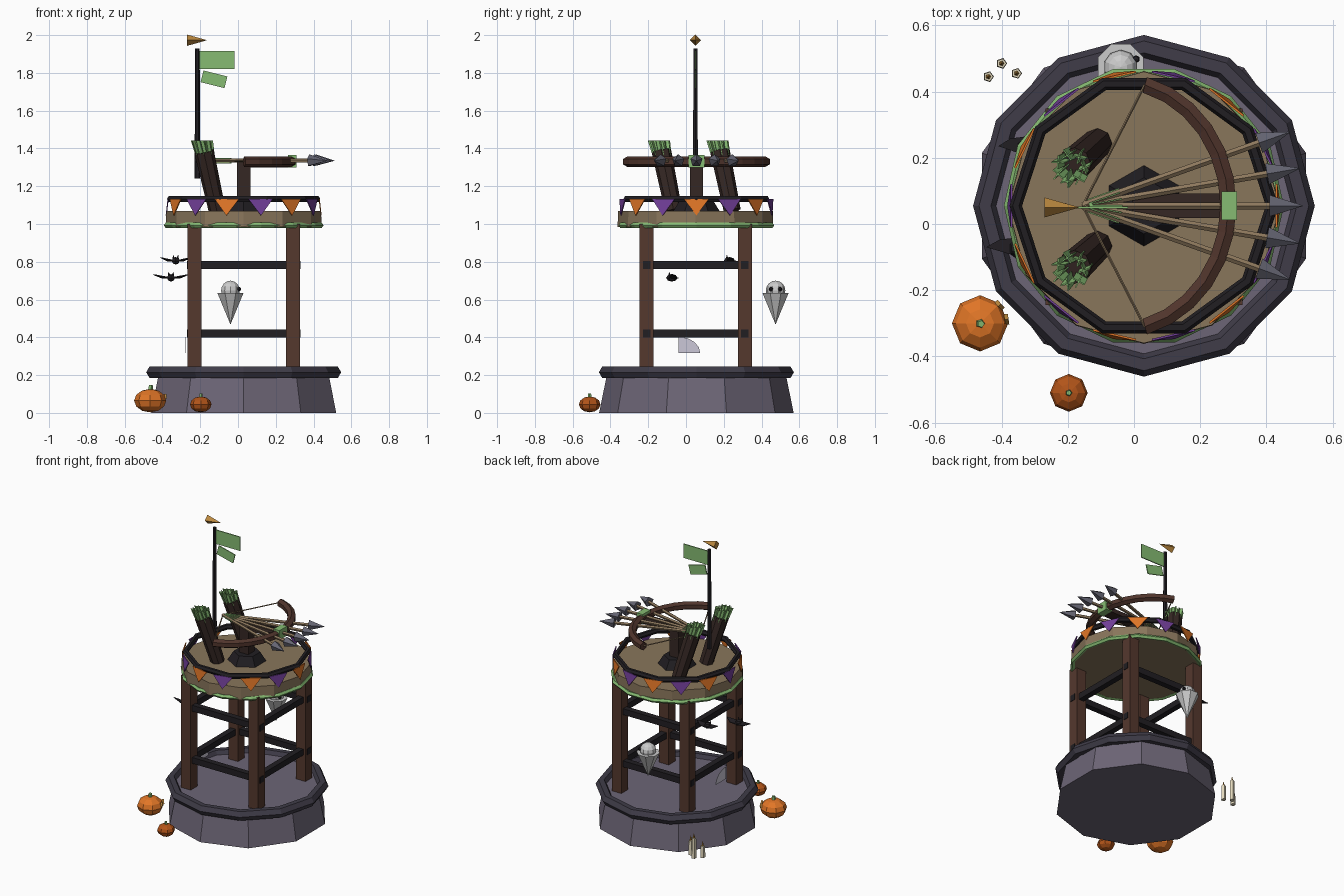
import bpy, bmesh, math
from mathutils import Vector, Matrix

if "Cube" in bpy.data.objects:
    bpy.data.objects.remove(bpy.data.objects["Cube"])

CX, CY = 0.03, 0.055
PI = math.pi
COL = dict(stone=(.15, .13, .18), dark_stone=(.05, .045, .065), wood=(.09, .04, .027), black=(.015, .013, .016),
           deck=(.25, .18, .105), green=(.24, .5, .17), orange=(.75, .18, .02), rust=(.45, .09, .01),
           purple=(.17, .05, .32), brown=(.08, .035, .025), quiver=(.035, .02, .017), gold=(.5, .25, .05),
           shaft=(.27, .19, .11), steel=(.13, .13, .17), white=(.75, .75, .75), wax=(.75, .68, .5), web=(.6, .57, .68))
MATS = {}


def mat(name):
    if name not in MATS:
        MATS[name] = bpy.data.materials.new(name)
        MATS[name].diffuse_color = (*COL[name], 1)
    return MATS[name]


def make(name, verts, faces, color):
    me = bpy.data.meshes.new(name)
    me.from_pydata([tuple(v) for v in verts], [], faces)
    bm = bmesh.new()
    bm.from_mesh(me)
    bmesh.ops.recalc_face_normals(bm, faces=bm.faces)
    bm.to_mesh(me)
    bm.free()
    me.materials.append(mat(color))
    ob = bpy.data.objects.new(name, me)
    bpy.context.collection.objects.link(ob)
    return ob


def rod(name, a, b, r1, r2, n, color, phase=0.0):
    """Tapered n-sided prism from a to b."""
    a, b = Vector(a), Vector(b)
    d = (b - a).normalized()
    u = Vector((1, 0, 0)) if abs(d.z) > .8 else Vector((0, 0, 1))
    u = (u - d * u.dot(d)).normalized()
    w = d.cross(u)
    angs = [phase + 2 * PI * i / n for i in range(n)]
    vs = [p + (u * math.cos(t) + w * math.sin(t)) * r for p, r in ((a, r1), (b, r2)) for t in angs]
    fs = [(i, (i + 1) % n, n + (i + 1) % n, n + i) for i in range(n)]
    return make(name, vs, fs + [tuple(range(n)), tuple(range(n, 2 * n))], color)


def box(name, c, size, color, rot=None):
    vs = [Vector((x * size[0] / 2, y * size[1] / 2, z * size[2] / 2)) for x in (-1, 1) for y in (-1, 1) for z in (-1, 1)]
    vs = [(rot @ v if rot else v) + Vector(c) for v in vs]
    return make(name, vs, [(0, 1, 3, 2), (4, 5, 7, 6), (0, 1, 5, 4), (2, 3, 7, 6), (0, 2, 6, 4), (1, 3, 7, 5)], color)


def ring(name, R, r, z, n, m, color):
    vs, fs = [], []
    for i in range(n):
        t = 2 * PI * i / n
        for j in range(m):
            p = 2 * PI * j / m
            q = R + r * math.cos(p)
            vs.append((CX + q * math.cos(t), CY + q * math.sin(t), z + r * math.sin(p)))
            k = (i + 1) % n
            fs.append((i * m + j, k * m + j, k * m + (j + 1) % m, i * m + (j + 1) % m))
    return make(name, vs, fs, color)


def ball(name, c, size, n, m, color):
    bm = bmesh.new()
    bmesh.ops.create_uvsphere(bm, u_segments=n, v_segments=m, radius=1,
                              matrix=Matrix.Translation(c) @ Matrix.Diagonal((*size, 1)))
    me = bpy.data.meshes.new(name)
    bm.to_mesh(me)
    bm.free()
    me.materials.append(mat(color))
    bpy.context.collection.objects.link(bpy.data.objects.new(name, me))


def plate(name, pts, off, color):
    """Flat outline thickened along off."""
    off, n = Vector(off), len(pts)
    vs = [Vector(p) - off / 2 for p in pts] + [Vector(p) + off / 2 for p in pts]
    fs = [(i, (i + 1) % n, n + (i + 1) % n, n + i) for i in range(n)]
    make(name, vs, fs + [tuple(range(n)), tuple(range(n, 2 * n))], color)


# Stone base
rod("stone_base", (CX, CY, 0), (CX, CY, .22), .515, .47, 10, "stone", PI / 2)
ring("stone_rim", .48, .036, .215, 12, 6, "dark_stone")

# Tower frame
for sx in (-1, 1):
    for sy in (-1, 1):
        box("tower_post", (CX + sx * .26, CY + sy * .26 - .003, .6), (.074, .074, .8), "wood")
for z in (.42, .783):
    for s in (-1, 1):
        box("cross_beam_x", (CX, CY + s * .26 - .003, z), (.602, .04, .042), "black")
        box("cross_beam_y", (CX + s * .26, CY - .003, z), (.04, .58, .042), "black")

# Deck, trim and rail
rod("deck", (CX, CY - .005, .985), (CX, CY - .005, 1.07), .412, .41, 12, "deck")
ring("deck_trim", .408, .015, .993, 14, 5, "green")
ring("deck_rail", .387, .019, 1.132, 10, 6, "black")

# Bunting
for i in range(14):
    t = 2 * PI * i / 14
    o = Vector((math.cos(t), math.sin(t), 0))
    s = Vector((-o.y, o.x, 0)) * .066
    c = Vector((CX, CY, 1.132)) + o * .4
    plate("bunting_pennant", [c + s, c - s, c + o * .01 - Vector((0, 0, .087))], o * .006,
          "purple" if i % 2 else "orange")

# Bow mount
rod("mount_foot", (CX, CY, 1.065), (CX, CY, 1.13), .125, .085, 6, "black", PI / 2)
box("mount_post", (CX, CY, 1.21), (.07, .07, .2), "quiver")
box("bow_stock", (.14, CY, 1.315), (.29, .075, .03), "quiver")

# Bow: swept arc
n, m = 12, 6
pa, vs, fs = 1.31, [], []
for i in range(n + 1):
    t = -pa + 2 * pa * i / n
    c = Vector((-.055 + .34 * math.cos(t), CY + .378 * math.sin(t), 1.33))
    d = Vector((math.cos(t), math.sin(t), 0))
    for j in range(m):
        p = 2 * PI * j / m + PI / 6
        vs.append(c + (d * math.cos(p) + Vector((0, 0, math.sin(p)))) * .028)
        if i < n:
            fs.append((i * m + j, i * m + m + j, i * m + m + (j + 1) % m, i * m + (j + 1) % m))
make("bow_limbs", vs, fs + [tuple(range(m)), tuple(range(n * m, n * m + m))], "brown")
box("bow_grip", (.288, CY, 1.333), (.046, .086, .066), "green")
nock = Vector((-.155, CY, 1.335))
for s in (-1, 1):
    rod("bow_string", (.033, CY + s * .366, 1.333), nock, .004, .004, 4, "shaft")

# Fan of arrows
for k in range(-2, 3):
    a = math.radians(k * 9.8)
    d = Vector((math.cos(a), math.sin(a), 0))
    rod("arrow_shaft", nock, nock + d * .58, .011, .011, 5, "shaft")
    rod("arrow_head", nock + d * .565, nock + d * .665, .034, .001, 5, "steel")
    side = Vector((-d.y, d.x, 0))
    for v in (side, Vector((0, 0, 1))):
        p, q = nock + d * .02, nock + d * .12
        plate("arrow_fletching", [p - v * .014, q - v * .014, q + v * .014, p + v * .014], v.cross(d) * .004, "green")

# Quivers with fletched bundles
for y in (.245, -.065):
    a, b = Vector((-.11, y, 1.07)), Vector((-.18, y - .065, 1.385))
    d = (b - a).normalized()
    rod("quiver", a, b, .045, .052, 8, "quiver")
    for i in range(7):
        t = 2 * PI * i / 7
        o = Vector((math.cos(t), math.sin(t), 0))
        c = b + o * .033 - d * .02
        for ang in (t + .4, t + 1.97):
            v = Vector((math.cos(ang), math.sin(ang), 0)) * .02
            e = c + d * .08 + o * .008
            plate("quiver_fletching", [c - v, c + v, e + v, e - v], v.cross(d).normalized() * .004, "green")

# Flagpole, finial, banners
rod("flagpole", (-.215, CY - .005, 1.24), (-.215, CY - .005, 1.93), .015, .012, 6, "black")
rod("pole_finial", (-.27, CY - .005, 1.973), (-.167, CY - .005, 1.973), .03, .001, 4, "gold")
box("banner_upper", (-.11, CY - .005, 1.868), (.185, .007, .097), "green")
box("banner_lower", (-.127, CY - .005, 1.766), (.13, .007, .064), "green", Matrix.Rotation(math.radians(14), 3, 'Y'))

# Pumpkins
ball("large_pumpkin", (-.465, -.3, .065), (.085, .085, .062), 8, 6, "orange")
rod("large_pumpkin_stem", (-.465, -.3, .115), (-.462, -.302, .147), .015, .011, 5, "green")
ball("small_pumpkin", (-.197, -.51, .045), (.057, .057, .042), 8, 6, "rust")
rod("small_pumpkin_stem", (-.197, -.51, .08), (-.197, -.51, .103), .011, .008, 5, "green")
for a in (.15, .75):
    o = Vector((math.cos(a), math.sin(a), 0))
    s = Vector((-o.y, o.x, 0)) * .016
    c = Vector((-.465, -.3, .075)) + o * .081
    plate("pumpkin_eye", [c - s, c + s, c + Vector((0, 0, .026))], o * .012, "gold")

# Candles
for x, y, h in ((-.44, .445, .08), (-.4, .485, .14), (-.355, .455, .1)):
    rod("candle", (x, y, 0), (x, y, h), .017, .015, 5, "wax")
    rod("candle_flame", (x, y, h), (x, y, h + .03), .008, .001, 5, "gold")

# Ghost
rod("ghost_sheet", (-.04, .474, .635), (-.04, .474, .47), .075, .001, 8, "white", PI / 8)
ball("ghost_head", (-.04, .474, .648), (.052, .052, .052), 10, 8, "white")
for s in (-1, 1):
    ball("ghost_eye", (.006, .474 + s * .024, .655), (.012, .012, .012), 6, 4, "black")

# Bats
for x, y, z, w in ((-.33, .23, .805, .08), (-.355, -.075, .715, .092)):
    ball("bat_body", (x, y, z), (.024, .03, .02), 6, 4, "black")
    for s in (-1, 1):
        plate("bat_wing", [(x, y - .022, z), (x + s * w, y + .005, z + .017), (x + s * w * .55, y + .028, z),
                           (x, y + .034, z)], (0, 0, .005), "black")
        rod("bat_ear", (x + s * .01, y - .012, z + .012), (x + s * .013, y - .014, z + .03), .007, .001, 4, "black")

# Cobweb fan
web = [(-.28, -.04, .318)] + [(-.28, -.04 + .115 * math.cos(t), .318 + .085 * math.sin(t))
                              for t in (0, .35, .75, 1.15, PI / 2)]
plate("cobweb", web, (.003, 0, 0), "web")

for m in bpy.data.materials:
    if m.users and not m.is_grease_pencil:
        m.use_nodes = True
        m.node_tree.nodes["Principled BSDF"].inputs["Base Color"].default_value = m.diffuse_color
